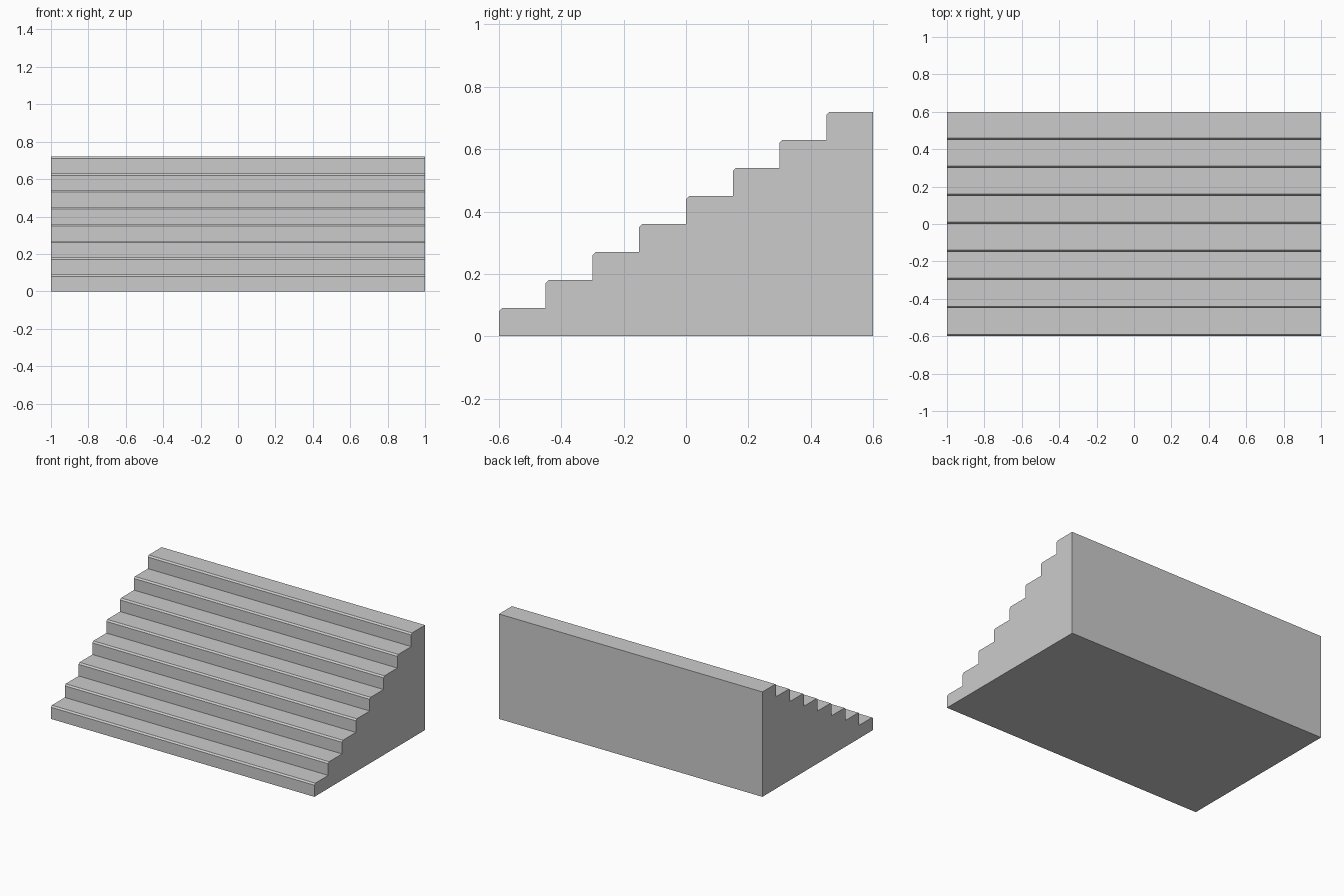
import bpy
import bmesh

cube = bpy.data.objects.get("Cube")
if cube:
    bpy.data.objects.remove(cube, do_unlink=True)

STEPS, TREAD, RISE = 8, 0.15, 0.09
WIDTH, DEPTH, NOSING = 2.0, 1.2, 0.01


def make_material(name, colour):
    mat = bpy.data.materials.new(name)
    mat.use_nodes = True
    mat.diffuse_color = colour
    mat.node_tree.nodes["Principled BSDF"].inputs["Base Color"].default_value = colour
    return mat


# Side profile: riser, chamfered nosing and tread for each step
profile = [(-DEPTH / 2, 0)]
for i in range(STEPS):
    front, top = -DEPTH / 2 + i * TREAD, (i + 1) * RISE
    profile += [(front, top - NOSING), (front + NOSING, top), (front + TREAD, top)]
profile.append((DEPTH / 2, 0))

# Extrude the profile across the full width
bm = bmesh.new()
side = bm.faces.new([bm.verts.new((-WIDTH / 2, y, z)) for y, z in profile])
extruded = bmesh.ops.extrude_face_region(bm, geom=[side])["geom"]
bmesh.ops.translate(bm, vec=(WIDTH, 0, 0),
                    verts=[v for v in extruded if isinstance(v, bmesh.types.BMVert)])
bmesh.ops.recalc_face_normals(bm, faces=bm.faces)

mesh = bpy.data.meshes.new("staircase")
bm.to_mesh(mesh)
bm.free()
mesh.materials.append(make_material("light grey", (0.6, 0.6, 0.6, 1)))
staircase = bpy.data.objects.new("staircase", mesh)
bpy.context.collection.objects.link(staircase)
